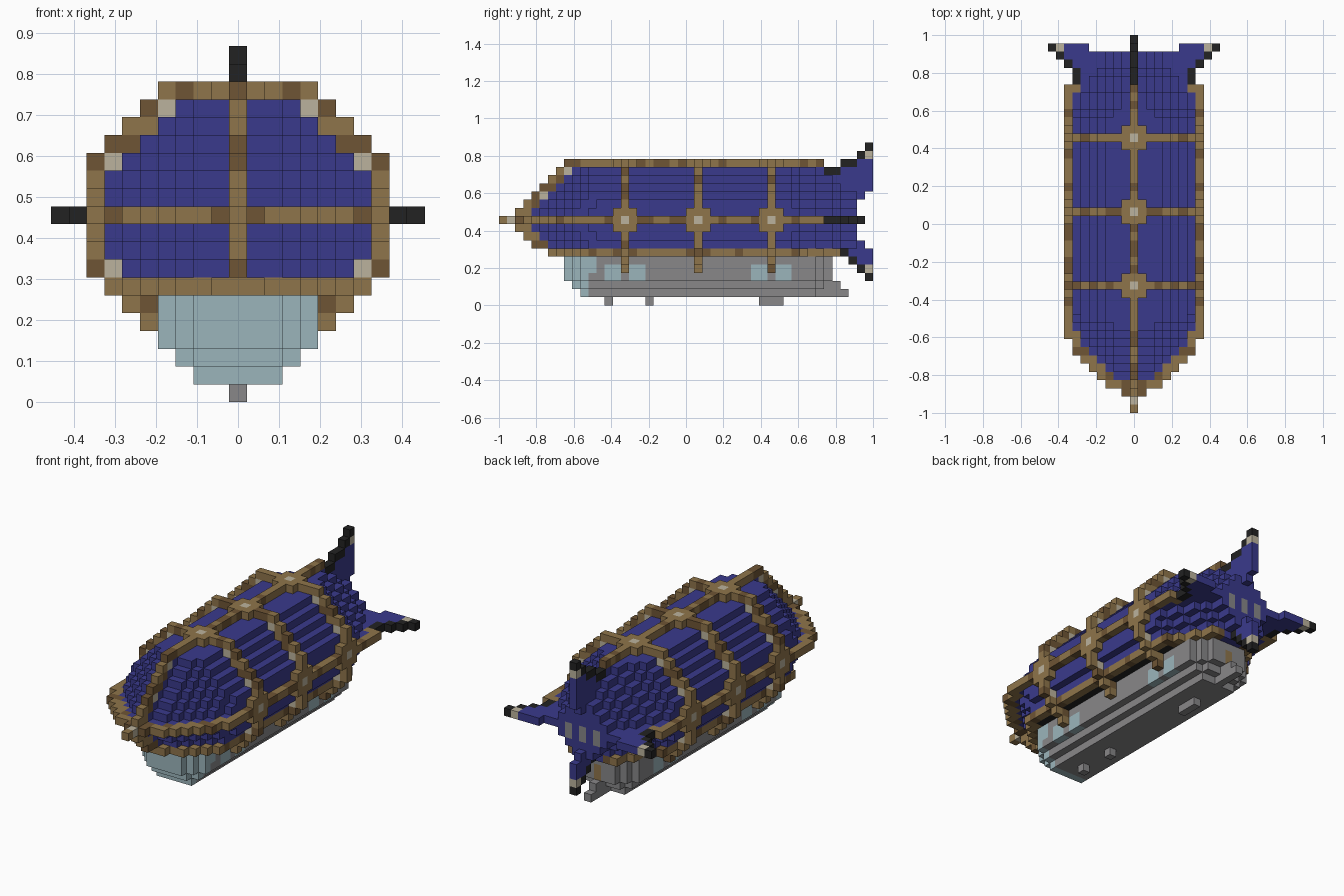
import bpy, bmesh
import random

random.seed(7)
cube = bpy.data.objects.get("Cube")
if cube:
    bpy.data.objects.remove(cube)

U = 2 / 46          # block size
MID = 10            # height of the envelope axis, in blocks
RIBS = (15, 24, 33) # lengthwise positions of the ribs

COLOURS = {
    "blue_canvas": (0.042, 0.042, 0.262),
    "tan_wood": (0.275, 0.178, 0.070),
    "dark_wood": (0.156, 0.090, 0.035),
    "pale_stone": (0.50, 0.45, 0.34),
    "black_trim": (0.016, 0.016, 0.016),
    "grey_metal": (0.246, 0.242, 0.25),
    "pale_glass": (0.33, 0.46, 0.50),
}
NAMES = list(COLOURS)
MATS = []
for name, rgb in COLOURS.items():
    m = bpy.data.materials.new(name)
    m.use_nodes = True
    m.diffuse_color = (*rgb, 1)
    m.node_tree.nodes["Principled BSDF"].inputs["Base Color"].default_value = (*rgb, 1)
    MATS.append(m)

blocks = {}  # (x, y, z) -> (part, colour)


def put(part, colour, xs, ys, zs):
    """Fill a box of blocks, mirrored left and right."""
    for x in xs:
        for y in ys:
            for z in zs:
                blocks[x, y, z] = blocks[-x, y, z] = (part, colour)


def one(a):
    return range(a, a + 1)


def wood():
    return "dark_wood" if random.random() < 0.3 else "tan_wood"


def in_hull(x, y, z):
    """Octagonal section, pointed nose, blunt stern."""
    x, d = abs(x), abs(z - MID)
    return (x <= 7 and d <= 6 and x + d <= 9 and y <= 43
            and x ** 1.5 / 3 + d <= y - 3
            and x + d <= 9 - 0.6 * (y - 35))


def wraps(x, y, z, axis):
    """True just outside the hull, within the plane across the given axis."""
    if in_hull(x, y, z):
        return False
    for a in (-1, 0, 1):
        for b in (-1, 0, 1):
            step = [a, b]
            step.insert(axis, 0)
            if in_hull(x + step[0], y + step[1], z + step[2]):
                return True
    return False


# Envelope, with exhaust ports in the stern
for x in range(8):
    for y in range(46):
        for z in range(6, 17):
            if in_hull(x, y, z):
                colour = "black_trim" if z == 6 and x == 5 else "blue_canvas"
                put("envelope", colour, one(x), one(y), one(z))
for x in (0, 2):
    put("envelope", "grey_metal", one(x), one(43), (9, 10))

# Gondola: stepped keel with a glazed bow
WIDTH = {5: 4, 4: 4, 3: 4, 2: 3, 1: 2}
BOW = {5: 8, 4: 8, 3: 8, 2: 9, 1: 10}
STERN = {5: 40, 4: 40, 3: 40, 2: 39, 1: 38}
for z, width in WIDTH.items():
    for y in range(BOW[z], STERN[z] + 1):
        half = min(width, 2 + y - BOW[z], 2 + STERN[z] - y)
        glazed = y <= (11 if z >= 4 else 10)
        put("gondola", "pale_glass" if glazed else "grey_metal",
            range(half + 1), one(y), one(z))
for y in (13, 16, 31, 34):
    put("gondola", "pale_glass", one(4), (y, y + 1), (3, 4))
put("gondola", "tan_wood", one(0), one(40), (3, 4))

# Skids and rudder under the gondola
for ys in ((13,), (18,), (32, 33, 34)):
    put("skid", "grey_metal", one(0), ys, one(0))
put("rudder", "grey_metal", one(0), (40, 41), one(2))
put("rudder", "grey_metal", one(0), range(39, 43), one(1))

# Ribs around the envelope
for y in RIBS:
    for x in range(9):
        for z in range(4, 18):
            if wraps(x, y, z, 1) and (z >= 6 or x >= 5):
                corner = (x, z) in ((7, 13), (4, 16), (7, 7))
                put("rib", "pale_stone" if corner else wood(), one(x), one(y), one(z))

# Rails: keel line over the nose and top, side rail, lower belt
for y in range(2, 42):
    for z in range(7, 18):
        if y < 40 and wraps(0, y, z, 0):
            corner = (y, z) in ((8, 16), (5, 13), (6, 7))
            put("top_rail", "pale_stone" if corner else wood(), one(0), one(y), one(z))
    for x in range(9):
        if y < 40 and wraps(x, y, MID, 2):
            put("side_rail", wood(), one(x), one(y), one(MID))
        if wraps(x, y, 6, 2):
            put("lower_belt", wood(), one(x), one(y), one(6))
put("bowsprit", "pale_stone", one(0), one(1), one(MID))
put("bowsprit", "tan_wood", one(0), one(0), one(MID))

# Bosses where ribs cross the rails
for y in RIBS:
    around = range(y - 1, y + 2)
    put("boss", "tan_wood", one(8), around, range(9, 12))
    put("boss", "pale_stone", one(8), one(y), one(MID))
    put("boss", "tan_wood", range(2), around, one(17))
    put("boss", "pale_stone", one(0), one(y), one(17))

# Upper fin: canvas, black leading edge, pale tip joint
for z, last in ((12, 43), (13, 44), (14, 45), (15, 45), (16, 45), (17, 45)):
    put("upper_fin", "blue_canvas", one(0), range(40 if z < 17 else 44, last + 1), one(z))
for z, ys in ((16, (40, 41)), (17, (42, 43)), (18, (44,)), (19, (45,))):
    put("upper_fin", "black_trim", one(0), ys, one(z))
put("upper_fin", "pale_stone", one(0), one(45), one(18))

# Lower fin
for z, first, last in ((8, 42, 43), (7, 42, 44), (6, 42, 45), (5, 44, 45)):
    put("lower_fin", "blue_canvas", one(0), range(first, last + 1), one(z))
for z, y in ((6, 42), (5, 43), (4, 44), (3, 45)):
    put("lower_fin", "black_trim", one(0), one(y), one(z))
put("lower_fin", "pale_stone", one(0), one(45), one(4))

# Side fins
put("side_fin", "blue_canvas", range(4, 8), range(40, 44), one(MID))
put("side_fin", "blue_canvas", range(6, 9), one(44), one(MID))
put("side_fin", "blue_canvas", one(8), one(43), one(MID))
for x, ys in ((7, (40, 41)), (8, (42,)), (9, (43,)), (10, (44,))):
    put("side_fin", "black_trim", one(x), ys, one(MID))
put("side_fin", "pale_stone", one(9), one(44), one(MID))


def build(part):
    """Mesh the exposed block faces of one part."""
    bm = bmesh.new()
    cache = {}

    def vert(p):
        if p not in cache:
            cache[p] = bm.verts.new(((p[0] - 0.5) * U, p[1] * U - 1, p[2] * U))
        return cache[p]

    for pos, (owner, colour) in blocks.items():
        if owner != part:
            continue
        for axis in range(3):
            for side in (0, 1):
                near = list(pos)
                near[axis] += 2 * side - 1
                if tuple(near) in blocks:
                    continue
                ring = []
                for a, b in ((0, 0), (1, 0), (1, 1), (0, 1)):
                    p = list(pos)
                    p[axis] += side
                    p[(axis + 1) % 3] += a
                    p[(axis + 2) % 3] += b
                    ring.append(vert(tuple(p)))
                face = bm.faces.new(ring if side else ring[::-1])
                face.material_index = NAMES.index(colour)
    mesh = bpy.data.meshes.new(part)
    bm.to_mesh(mesh)
    bm.free()
    for m in MATS:
        mesh.materials.append(m)
    bpy.context.collection.objects.link(bpy.data.objects.new(part, mesh))


for part in sorted({owner for owner, _ in blocks.values()}):
    build(part)
